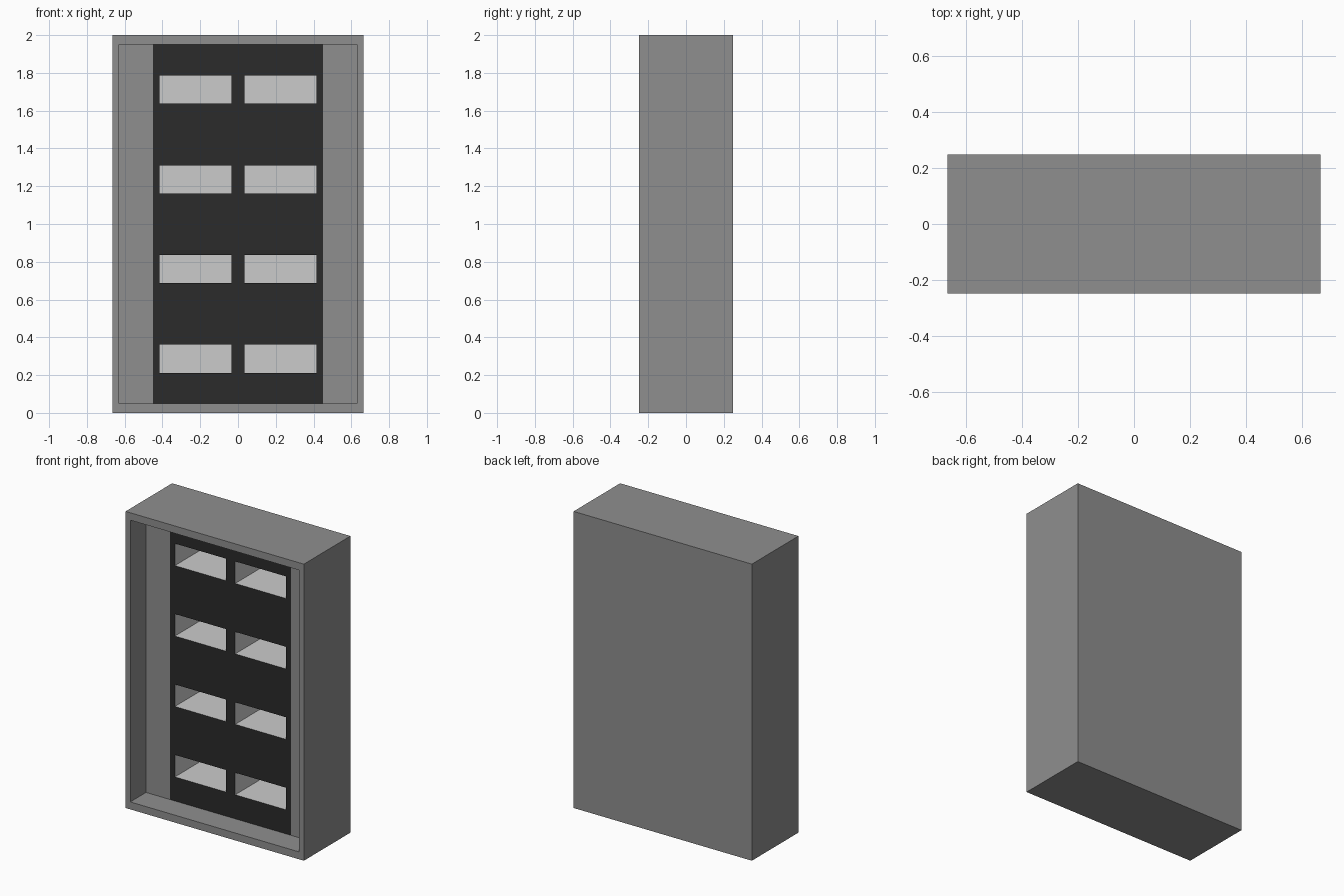
import bpy, bmesh
from mathutils import Matrix, Vector

if "Cube" in bpy.data.objects:
    bpy.data.objects.remove(bpy.data.objects["Cube"])

W, D, H = 0.665, 0.248, 2.0        # half width, half depth, height
IN_X, IN_Z0, IN_Z1 = 0.63, 0.05, 1.95
PANEL_Y, POCKET_Y, PANEL_X = -0.08, 0.215, 0.45


def material(name, v):
    m = bpy.data.materials.new(name)
    m.diffuse_color = (v, v, v, 1)
    m.use_nodes = True
    m.node_tree.nodes["Principled BSDF"].inputs["Base Color"].default_value = m.diffuse_color
    return m


GREY = material("cabinet_grey", 0.273)
LIGHT = material("pocket_light", 0.8)
DARK = material("panel_dark", 0.024)


def finish(bm, name, mat):
    me = bpy.data.meshes.new(name)
    bm.to_mesh(me)
    bm.free()
    me.materials.append(mat)
    ob = bpy.data.objects.new(name, me)
    bpy.context.collection.objects.link(ob)
    return ob


def box(lo, hi):
    bm = bmesh.new()
    lo, hi = Vector(lo), Vector(hi)
    mat = Matrix.Translation((lo + hi) / 2) @ Matrix.Diagonal((*(hi - lo), 1))
    bmesh.ops.create_cube(bm, size=1, matrix=mat)
    bm.normal_update()
    return bm, min(bm.faces, key=lambda f: f.calc_center_median().y)


def grid(name, xs, zs, mat, is_hole=lambda i, j: False):
    """Front-facing sheet at the panel depth, with optional empty cells."""
    bm = bmesh.new()
    v = [[bm.verts.new((x, PANEL_Y, z)) for z in zs] for x in xs]
    for i in range(len(xs) - 1):
        for j in range(len(zs) - 1):
            if not is_hole(i, j):
                bm.faces.new((v[i][j], v[i+1][j], v[i+1][j+1], v[i][j+1]))
    return finish(bm, name, mat)


# Cabinet shell: box whose front is inset to a rim and pushed inwards
bm, front = box((-W, -D, 0), (W, D, H))
for y in (-D, PANEL_Y):
    bmesh.ops.inset_individual(bm, faces=[front], thickness=0.01)
    for vert in front.verts:
        vert.co = (IN_X if vert.co.x > 0 else -IN_X, y,
                   IN_Z1 if vert.co.z > 1 else IN_Z0)
bmesh.ops.delete(bm, geom=[front], context='FACES_ONLY')
finish(bm, "cabinet_shell", GREY)

# Grey strips either side of the dark panel
for side, xs in (("left", (-IN_X, -PANEL_X)), ("right", (PANEL_X, IN_X))):
    grid(side + "_back_strip", xs, (IN_Z0, IN_Z1), GREY)

# Dark panel with two columns of four openings
rows = [(0.212 + 0.475 * k, 0.361 + 0.475 * k) for k in range(4)]
cols = [(-0.415, -0.035), (0.035, 0.415)]
xs = [-PANEL_X, *cols[0], *cols[1], PANEL_X]
zs = [IN_Z0] + [z for r in rows for z in r] + [IN_Z1]
grid("dark_panel", xs, zs, DARK, lambda i, j: i % 2 == 1 and j % 2 == 1)

# Light pockets behind each opening, faces turned inwards
for c, (x0, x1) in enumerate(cols):
    for r, (z0, z1) in enumerate(rows):
        bm, front = box((x0, PANEL_Y, z0), (x1, POCKET_Y, z1))
        bmesh.ops.delete(bm, geom=[front], context='FACES_ONLY')
        bmesh.ops.reverse_faces(bm, faces=bm.faces[:])
        finish(bm, f"pocket_{c + 1}_{r + 1}", LIGHT)
